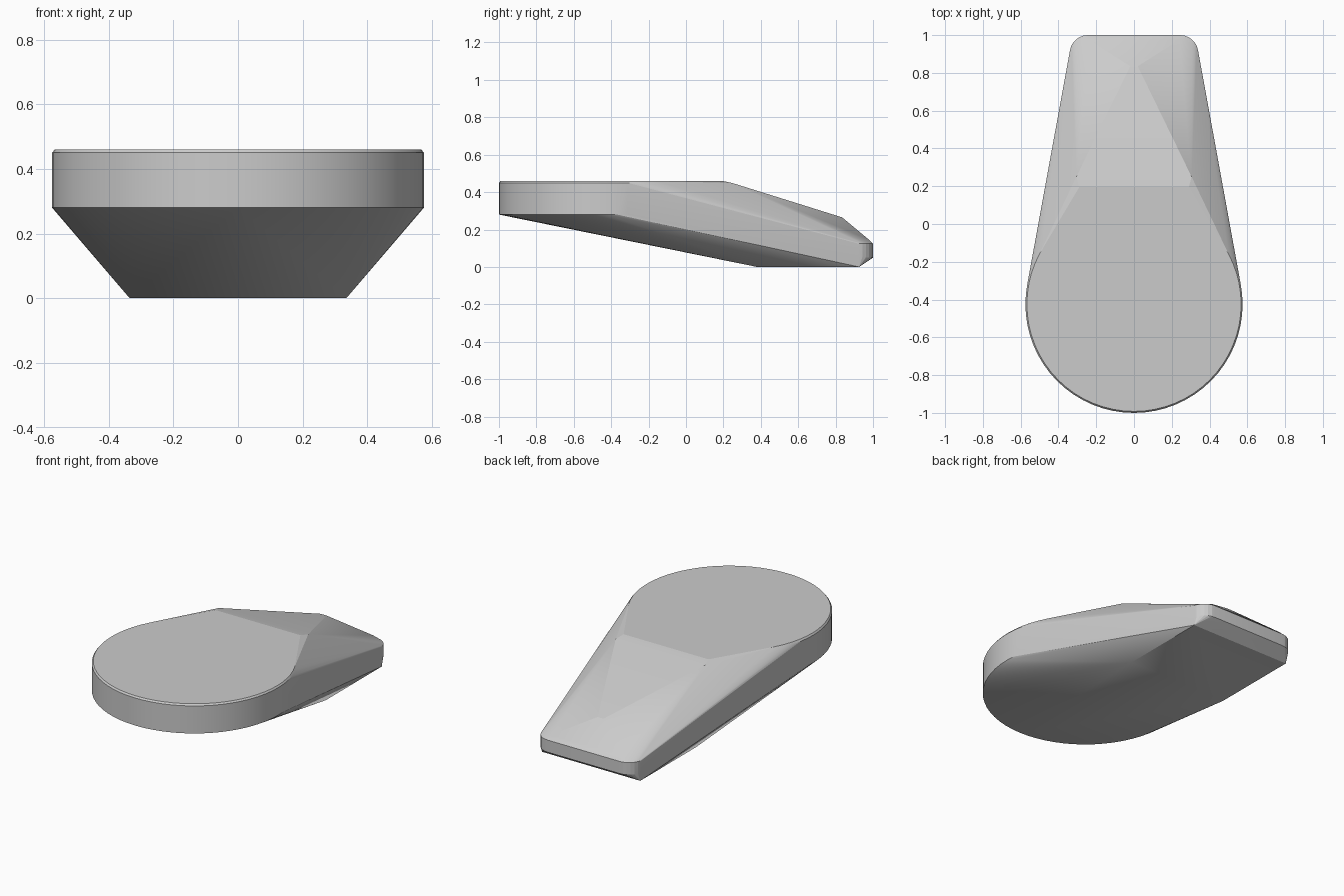
import bpy, bmesh
from math import cos, sin, pi, radians

if "Cube" in bpy.data.objects:
    bpy.data.objects.remove(bpy.data.objects["Cube"])

CY, R, N = -0.425, 0.575, 64


def ring(cx, cy, r, z, n, start=0.0, sweep=2 * pi, closed=True):
    steps = n if closed else n + 1
    return [(cx + r * cos(start + sweep * i / n), cy + r * sin(start + sweep * i / n), z)
            for i in range(steps)]


def mirrored(points):
    return [(s * x, y, z) for x, y, z in points for s in (1, -1)]


pts = []
# Round head: underside rim, upper wall and small top chamfer
pts += ring(0, CY, R, 0.28, N) + ring(0, CY, R, 0.45, N) + ring(0, CY, R - 0.008, 0.46, N)
# Flat top where it breaks into the sloping neck, slightly softened
pts += mirrored([(0.29, 0.195, 0.46), (0.305, 0.19, 0.457), (0.305, 0.25, 0.448)])
# Peak at the lower end of the neck
pts += mirrored([(0.02, 0.835, 0.265)])
# Blunt tip with rounded corners
for z in (0.05, 0.125):
    pts += mirrored(ring(0.245, 0.905, 0.095, z, 6, radians(10), radians(80), False))
pts += mirrored([(0.24, 0.975, 0.148)])
# Flat foot
pts += mirrored([(0.335, 0.38, 0), (0.335, 0.925, 0)])

# The body is the convex skin over these sections
bm = bmesh.new()
for p in pts:
    bm.verts.new(p)
res = bmesh.ops.convex_hull(bm, input=bm.verts[:])
loose = [v for v in bm.verts if not v.link_faces]
bmesh.ops.delete(bm, geom=loose, context='VERTS')
bmesh.ops.dissolve_limit(bm, angle_limit=radians(0.5), verts=bm.verts[:], edges=bm.edges[:])
bmesh.ops.recalc_face_normals(bm, faces=bm.faces[:])
mesh = bpy.data.meshes.new("tapered_body")
bm.to_mesh(mesh)
bm.free()
body = bpy.data.objects.new("tapered_body", mesh)
bpy.context.collection.objects.link(body)
bpy.context.view_layer.objects.active = body
body.select_set(True)
bpy.ops.object.shade_smooth_by_angle(angle=radians(12))
